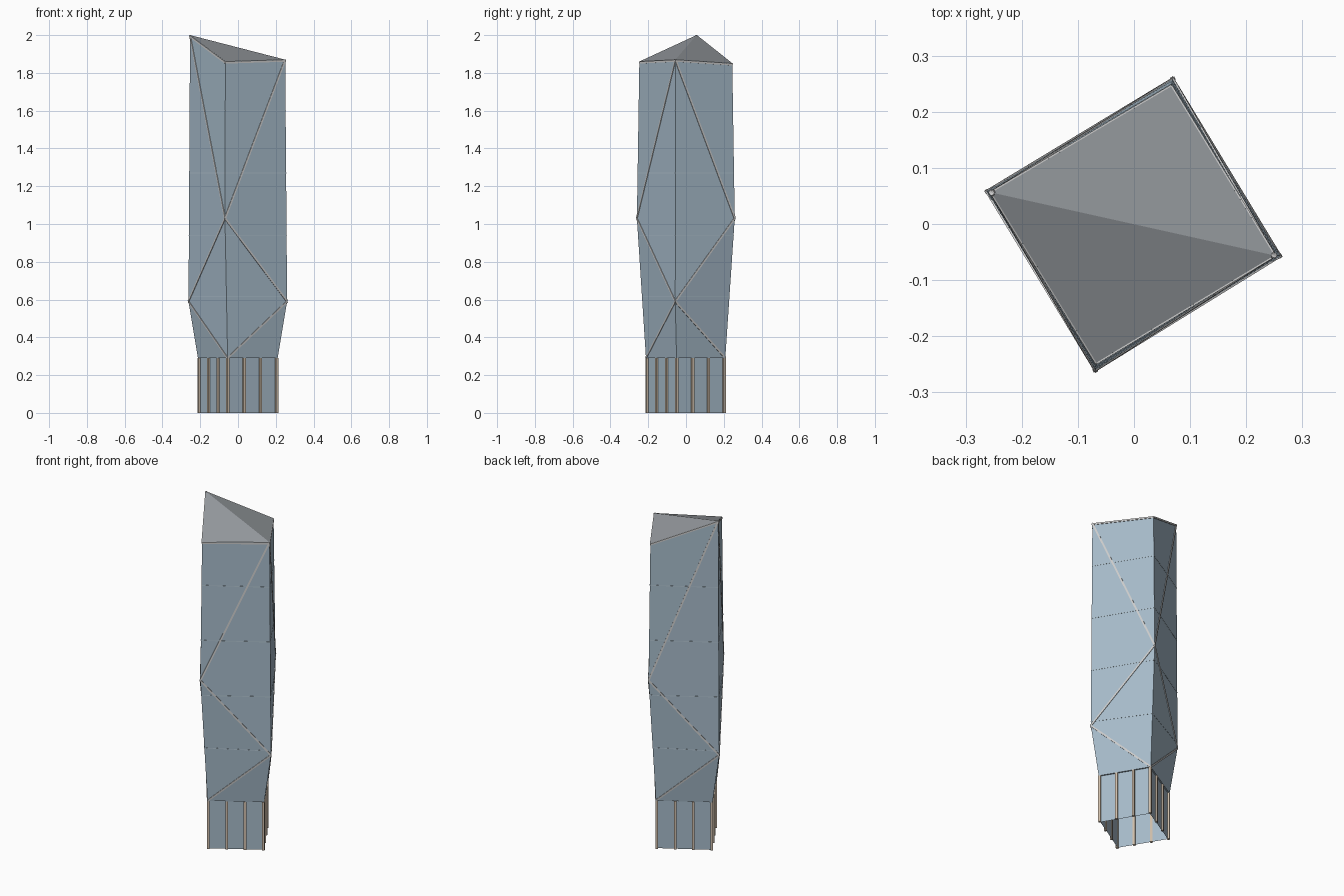
import bpy, bmesh
from mathutils import Vector, Matrix

if "Cube" in bpy.data.objects:
    bpy.data.objects.remove(bpy.data.objects["Cube"])


def material(name, rgb):
    m = bpy.data.materials.new(name)
    m.diffuse_color = (*rgb, 1)
    m.use_nodes = True
    m.node_tree.nodes["Principled BSDF"].inputs["Base Color"].default_value = m.diffuse_color
    return m


glass = material("blue_glass", (0.38, 0.49, 0.58))
seam = material("floor_seam", (0.45, 0.56, 0.64))
trim = material("pale_trim", (0.75, 0.75, 0.72))
stone = material("warm_stone", (0.62, 0.51, 0.40))
roof_grey = material("roof_grey", (0.30, 0.32, 0.34))


def finish(bm, name, mat):
    bmesh.ops.recalc_face_normals(bm, faces=bm.faces[:])
    me = bpy.data.meshes.new(name)
    bm.to_mesh(me)
    bm.free()
    me.materials.append(mat)
    ob = bpy.data.objects.new(name, me)
    bpy.context.collection.objects.link(ob)
    return ob


def mesh(name, verts, faces, mat):
    bm = bmesh.new()
    vs = [bm.verts.new(v) for v in verts]
    for f in faces:
        bm.faces.new([vs[i] for i in f])
    return finish(bm, name, mat)


def beam(bm, a, b, w, depth, out):
    # square bar from a to b, facing along out
    d = (b - a).normalized()
    s = d.cross(out).normalized()
    n = s.cross(d)
    m = Matrix((s * w, n * depth, b - a)).transposed().to_4x4()
    m.translation = (a + b) / 2
    bmesh.ops.create_cube(bm, size=1, matrix=m)


def radial(a, b):
    v = (a + b) / 2
    return Vector((v.x, v.y, 0)).normalized()


# corner stations in order left, front, right, back
Z0 = 0.29
low = [Vector(p) for p in [(-.212, .05, Z0), (-.055, -.212, Z0), (.21, -.05, Z0), (.055, .208, Z0)]]
mid = [Vector(p) for p in [(-.262, .058, .59), (-.069, -.26, 1.03), (.26, -.057, .59), (.069, .258, 1.03)]]
top = [Vector(p) for p in [(-.254, .056, 2.0), (-.067, -.247, 1.86), (.25, -.056, 1.87), (.066, .245, 1.85)]]

# faceted tower shell with soffit
faces, diagonals = [(3, 2, 1, 0)], []
for i in range(4):
    j = (i + 1) % 4
    e, o = (i, j) if i % 2 == 0 else (j, i)
    faces += [(o, e, e + 4), (o, e + 4, o + 4), (e + 4, o + 4, e + 8), (o + 4, e + 8, o + 8)]
    diagonals += [(low[o], mid[e]), (mid[e], mid[o]), (mid[o], top[e])]
shell = mesh("tower_shell", low + mid + top, faces, glass)
mesh("folded_roof", top, [(0, 1, 2), (0, 2, 3)], roof_grey)

# diagonal trim bars and roof edge trim
bm = bmesh.new()
for a, b in diagonals:
    beam(bm, a, b, 0.010, 0.006, radial(a, b))
finish(bm, "diagonal_trim", trim)
bm = bmesh.new()
drop = Vector((0, 0, -0.006))
for i in range(4):
    a, b = top[i], top[(i + 1) % 4]
    beam(bm, a + drop, b + drop, 0.010, 0.006, radial(a, b))
finish(bm, "roof_edge_trim", trim)

# faint horizontal seams sliced from the shell
bm = bmesh.new()
for z in (0.615, 0.94, 1.27, 1.60):
    cut = bmesh.new()
    cut.from_mesh(shell.data)
    geo = bmesh.ops.bisect_plane(cut, geom=cut.verts[:] + cut.edges[:] + cut.faces[:],
                                 plane_co=(0, 0, z), plane_no=(0, 0, 1))["geom_cut"]
    for e in geo:
        if isinstance(e, bmesh.types.BMEdge) and e.calc_length() > 0.005:
            a, b = (v.co.copy() for v in e.verts)
            beam(bm, a, b, 0.004, 0.002, radial(a, b))
    cut.free()
finish(bm, "floor_seams", seam)

# open-bottomed glass lobby, slightly inset
ring = [Vector((p.x * .95, p.y * .95, 0)) for p in low]
mesh("lobby_glass", ring + [p + Vector((0, 0, Z0)) for p in ring],
     [(i, (i + 1) % 4, (i + 1) % 4 + 4, i + 4) for i in range(4)], glass)

# lobby columns: one per corner and two along each side
bm = bmesh.new()
up = Vector((0, 0, Z0))
for i in range(4):
    a, b = (Vector((p.x * .97, p.y * .97, 0)) for p in (low[i], low[(i + 1) % 4]))
    for t in (0, 1 / 3, 2 / 3):
        p = a.lerp(b, t)
        beam(bm, p, p + up, 0.014, 0.014, radial(a, b))
finish(bm, "lobby_columns", stone)
